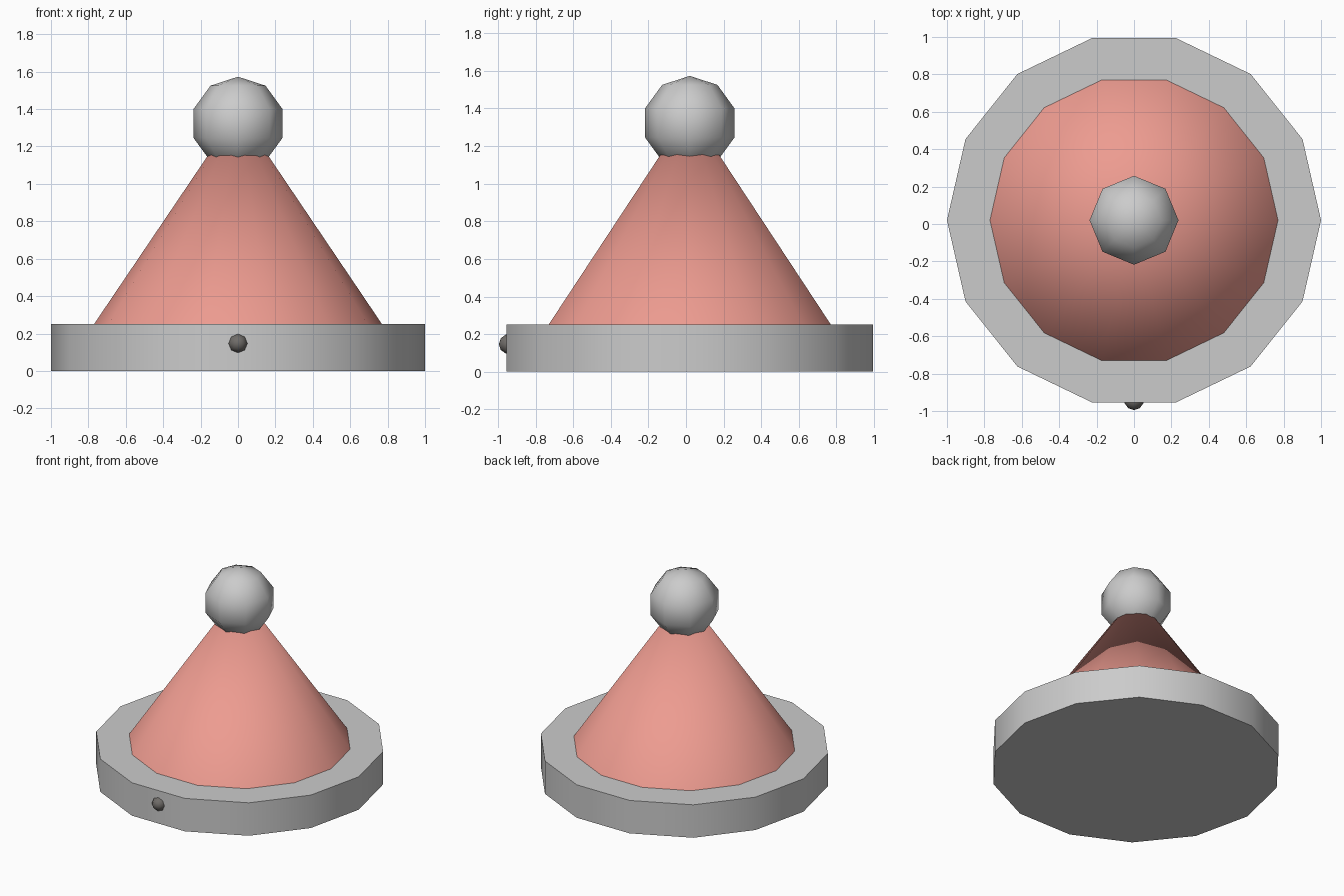
import bpy
from math import radians

if "Cube" in bpy.data.objects:
    bpy.data.objects.remove(bpy.data.objects["Cube"])

CY = 0.02     # shared axis of the base, cone and ball
SIDES = 14


def material(name, rgb):
    m = bpy.data.materials.new(name)
    m.diffuse_color = (*rgb, 1)
    m.use_nodes = True
    m.node_tree.nodes["Principled BSDF"].inputs["Base Color"].default_value = m.diffuse_color
    return m


def finish(name, angle, mat=None):
    ob = bpy.context.object
    ob.name = name
    bpy.ops.object.transform_apply(location=False, rotation=True, scale=True)
    bpy.ops.object.shade_smooth_by_angle(angle=radians(angle))
    if mat:
        ob.data.materials.append(mat)
    return ob


def frustum(name, r1, r2, z0, z1, mat=None):
    # rotated so that corners lie on the x axis
    bpy.ops.mesh.primitive_cone_add(vertices=SIDES, radius1=r1, radius2=r2,
                                    depth=z1 - z0, location=(0, CY, (z0 + z1) / 2),
                                    rotation=(0, 0, radians(90)))
    return finish(name, 40, mat)


def ball(name, r, loc, rot=(0, 0, 0), mat=None):
    bpy.ops.mesh.primitive_uv_sphere_add(segments=8, ring_count=5, radius=r,
                                         location=loc, rotation=rot)
    return finish(name, 60, mat)


pink = material("pink", (0.85, 0.33, 0.28))
dark = material("dark_grey", (0.16, 0.15, 0.14))

# Round base slab
frustum("base", 1.0, 1.0, 0.0, 0.25)

# Cone, its tip hidden inside the ball
frustum("cone", 0.77, 0.0, 0.25, 1.39, pink)

# Ball on top
ball("top_ball", 0.25, (0, CY, 1.323))

# Small knob on the front, its pole facing forwards
ball("front_knob", 0.053, (0, -0.942, 0.147), (radians(90), 0, 0), dark)
